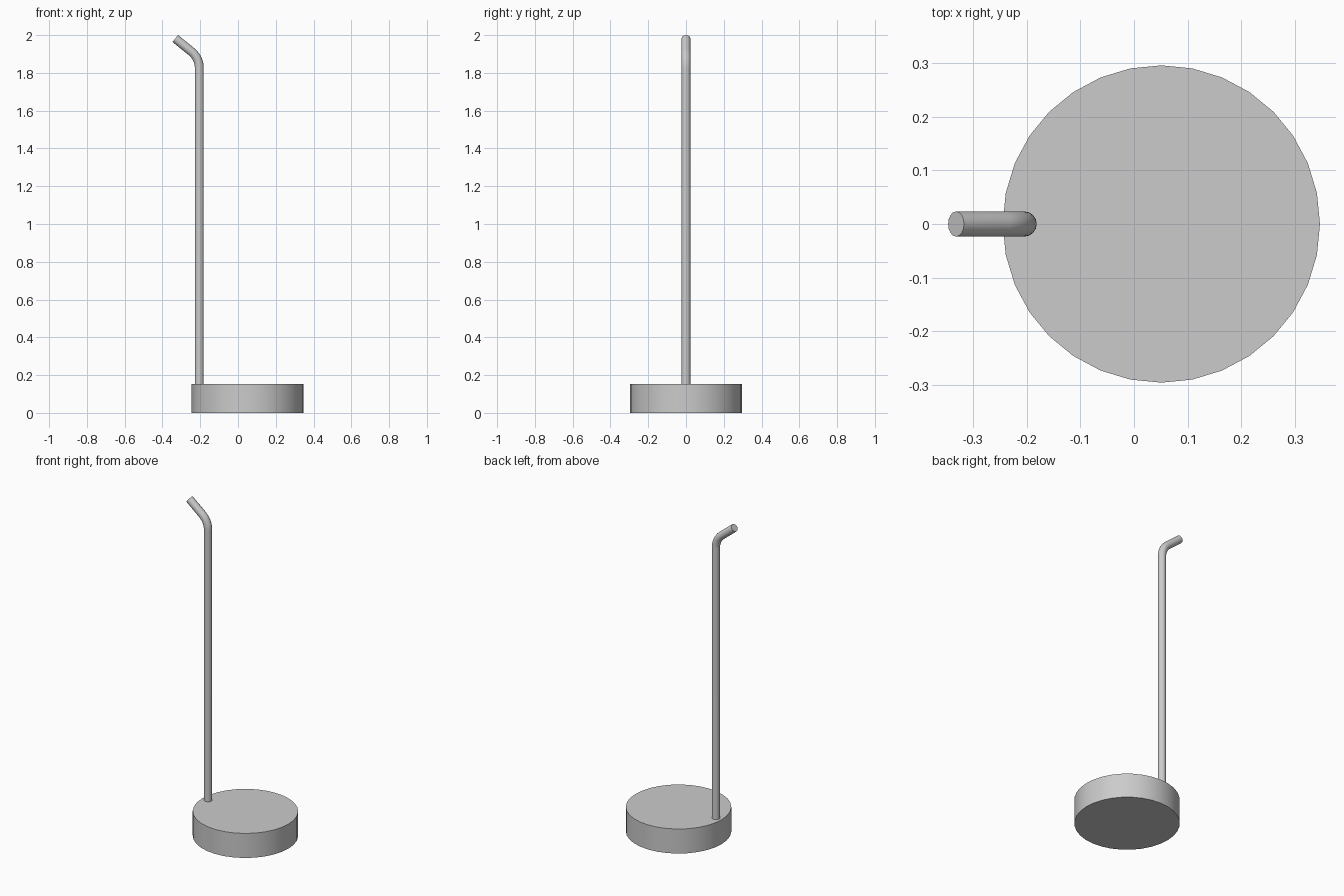
import bpy
from math import radians, sin, cos, tan
from mathutils import Vector

cube = bpy.data.objects.get("Cube")
if cube:
    bpy.data.objects.remove(cube, do_unlink=True)

grey = bpy.data.materials.new("plain grey")
grey.use_nodes = True
grey.diffuse_color = (0.6, 0.6, 0.6, 1)
grey.node_tree.nodes["Principled BSDF"].inputs["Base Color"].default_value = grey.diffuse_color


def finish(obj, name):
    """Name, colour and smooth a part."""
    obj.name = name
    obj.data.materials.clear()
    obj.data.materials.append(grey)
    bpy.ops.object.select_all(action="DESELECT")
    obj.select_set(True)
    bpy.context.view_layer.objects.active = obj
    bpy.ops.object.shade_smooth_by_angle(angle=radians(30))


# Round base
BASE_HEIGHT = 0.152
bpy.ops.mesh.primitive_cylinder_add(vertices=32, radius=0.296, depth=BASE_HEIGHT,
                                    location=(0.051, 0, BASE_HEIGHT / 2))
finish(bpy.context.object, "base")

# Bent rod: upright, rounded bend, short slanted end
ROD_RADIUS, BEND, TANGENT = 0.0235, radians(51), 0.053
corner = Vector((-0.205, 0, 1.879))
tip = Vector((-0.332, 0, 1.982))
bend_radius = TANGENT / tan(BEND / 2)
centre = corner + Vector((-bend_radius, 0, -TANGENT))
path = [Vector((corner.x, 0, BASE_HEIGHT - 0.01))]
STEPS = 10
for i in range(STEPS + 1):
    a = BEND * i / STEPS
    path.append(centre + bend_radius * Vector((cos(a), 0, sin(a))))
path.append(tip)

curve = bpy.data.curves.new("rod", "CURVE")
curve.dimensions = "3D"
curve.bevel_depth = ROD_RADIUS
curve.bevel_resolution = 6
curve.use_fill_caps = True
spline = curve.splines.new("POLY")
spline.points.add(len(path) - 1)
for point, co in zip(spline.points, path):
    point.co = (*co, 1)
rod = bpy.data.objects.new("rod", curve)
bpy.context.collection.objects.link(rod)
bpy.ops.object.select_all(action="DESELECT")
rod.select_set(True)
bpy.context.view_layer.objects.active = rod
bpy.ops.object.convert(target="MESH")
finish(bpy.context.object, "bent_rod")
